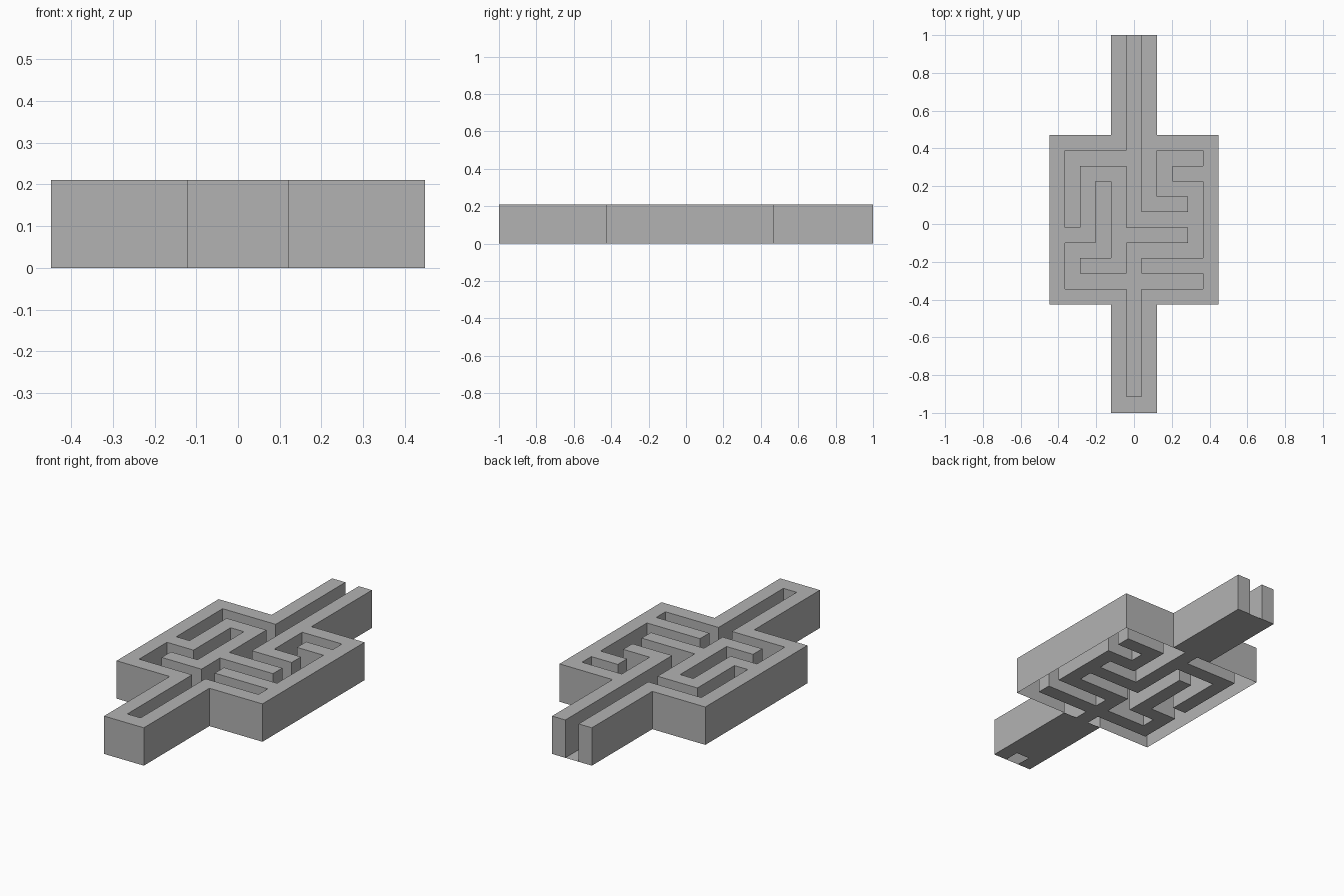
import bpy, bmesh

if "Cube" in bpy.data.objects:
    bpy.data.objects.remove(bpy.data.objects["Cube"])

C = 0.0814            # corridor / wall thickness
H = 0.21              # wall height
Y0, Y1 = -0.425, 0.47  # front and back of the square block

# Plan seen from above, back row first: '#' wall, '-' sunken path, '.' nothing
PLAN = [
    "....#-#....",   # back bar
    "#####-#####",
    "#-----#---#",
    "#-###-#-###",
    "#-#-#-#---#",
    "#-#-#-###-#",
    "#-#-#-----#",
    "###-#####-#",
    "#---#-----#",
    "#-###-#####",
    "#---------#",
    "#####-#####",
    "....#-#....",   # front bar
    "....###....",   # closed front end
][::-1]

xs = [(i - 5.5) * C for i in range(12)]
step = (Y1 - Y0) / 11
ys = [-1.0, -0.912] + [Y0 + i * step for i in range(12)] + [1.0]

grey = bpy.data.materials.new("plain grey")
grey.diffuse_color = (0.45, 0.45, 0.45, 1)
grey.use_nodes = True
grey.node_tree.nodes["Principled BSDF"].inputs["Base Color"].default_value = grey.diffuse_color


def cell(r, c):
    inside = 0 <= r < len(PLAN) and 0 <= c < 11
    return PLAN[r][c] if inside else "."


def build(name, quads):
    """Make an object from quads, merging flat areas into single faces."""
    bm = bmesh.new()
    for q in quads:
        bm.faces.new([bm.verts.new(p) for p in q])
    bmesh.ops.remove_doubles(bm, verts=bm.verts, dist=1e-4)
    bmesh.ops.dissolve_limit(bm, angle_limit=0.02, verts=bm.verts, edges=bm.edges)
    me = bpy.data.meshes.new(name)
    bm.to_mesh(me)
    bm.free()
    me.materials.append(grey)
    ob = bpy.data.objects.new(name, me)
    bpy.context.collection.objects.link(ob)


def flat(r, c, z, up=True):
    a, b, d, e = xs[c], xs[c + 1], ys[r], ys[r + 1]
    q = [(a, d, z), (b, d, z), (b, e, z), (a, e, z)]
    return q if up else q[::-1]


def upright(p, q):
    return [(*p, 0), (*q, 0), (*q, H), (*p, H)]


tops, sides, floors, undersides = [], [], [], []
for r in range(len(PLAN)):
    for c in range(11):
        kind = cell(r, c)
        if kind == "-":
            floors.append(flat(r, c, 0))
        if kind != "#":
            continue
        tops.append(flat(r, c, H))
        # Both bars are closed below beside the channel; the block is hollow
        if (r < 2 or r == len(PLAN) - 1) and c != 5:
            undersides.append(flat(r, c, 0, up=False))
        a, b, d, e = xs[c], xs[c + 1], ys[r], ys[r + 1]
        # Upright faces wherever the wall meets path or open air
        for dr, dc, p, q in ((-1, 0, (a, d), (b, d)), (0, 1, (b, d), (b, e)),
                             (1, 0, (b, e), (a, e)), (0, -1, (a, e), (a, d))):
            if cell(r + dr, c + dc) != "#":
                sides.append(upright(p, q))

# Maze walls (top and upright faces), sunken path, undersides of the bars
build("maze_walls", tops + sides)
build("path_floor", floors)
build("bar_undersides", undersides)
